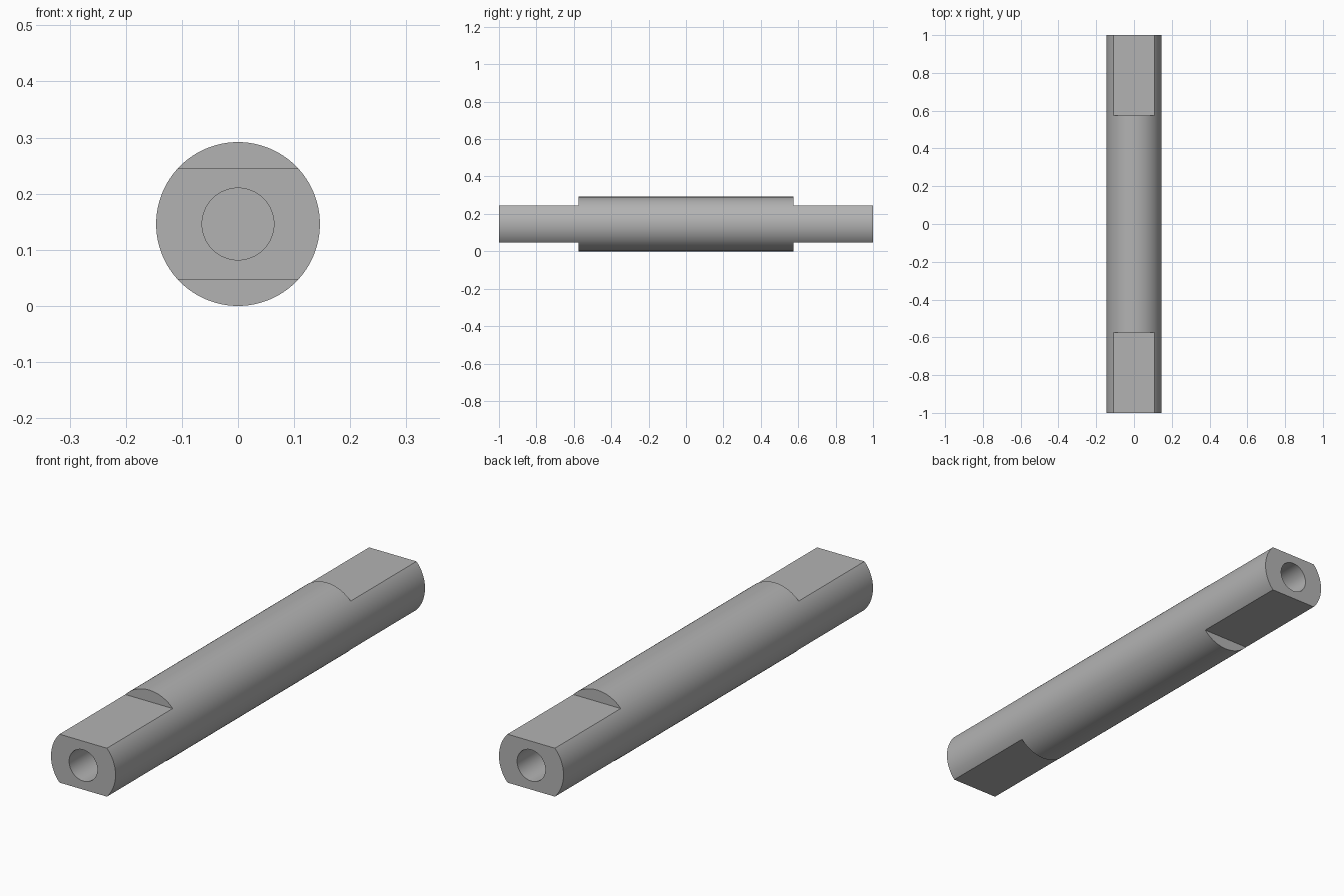
import bpy
from math import pi, radians

if "Cube" in bpy.data.objects:
    bpy.data.objects.remove(bpy.data.objects["Cube"], do_unlink=True)

RADIUS = 0.146
HALF_LENGTH = 1.0
FLAT_START = 0.575     # distance from the middle where the flats begin
FLAT_OFFSET = 0.099    # height of the flats from the axis
BORE_RADIUS = 0.064
BORE_DEPTH = 0.4

steel = bpy.data.materials.new("grey steel")
steel.use_nodes = True
COLOUR = (0.45, 0.45, 0.45, 1)
steel.diffuse_color = COLOUR
steel.node_tree.nodes["Principled BSDF"].inputs["Base Color"].default_value = COLOUR


def rod(name, radius, length, y, sides):
    """Cylinder lying along y on the shaft axis."""
    bpy.ops.mesh.primitive_cylinder_add(
        vertices=sides, radius=radius, depth=length,
        location=(0, y, RADIUS), rotation=(pi / 2, 0, 0))
    obj = bpy.context.object
    obj.name = name
    bpy.ops.object.transform_apply(location=True, rotation=True, scale=True)
    obj.data.materials.append(steel)
    return obj


def block(name, size, location):
    bpy.ops.mesh.primitive_cube_add(size=1, location=location)
    obj = bpy.context.object
    obj.name = name
    obj.scale = size
    bpy.ops.object.transform_apply(location=True, rotation=True, scale=True)
    obj.data.materials.append(steel)
    return obj


def cut(target, cutter):
    """Subtract the cutter from the target, then discard it."""
    bpy.context.view_layer.objects.active = target
    mod = target.modifiers.new("cut", "BOOLEAN")
    mod.operation = "DIFFERENCE"
    mod.solver = "EXACT"
    mod.object = cutter
    bpy.ops.object.modifier_apply(modifier=mod.name)
    bpy.data.objects.remove(cutter, do_unlink=True)


# Round shaft
shaft = rod("shaft", RADIUS, 2 * HALF_LENGTH, 0, 128)

for end in (-1, 1):
    # Wrench flats above and below each end
    for side in (-1, 1):
        cut(shaft, block("flat_cutter", (0.5, 0.6, 0.2),
                         (0, end * (FLAT_START + 0.3),
                          RADIUS + side * (FLAT_OFFSET + 0.1))))
    # Blind bore in each end face
    cut(shaft, rod("bore_cutter", BORE_RADIUS, 2 * BORE_DEPTH,
                   end * HALF_LENGTH, 64))

# Smooth curved walls, crisp edges
bpy.ops.object.select_all(action="DESELECT")
shaft.select_set(True)
bpy.context.view_layer.objects.active = shaft
bpy.ops.object.shade_smooth_by_angle(angle=radians(30))
